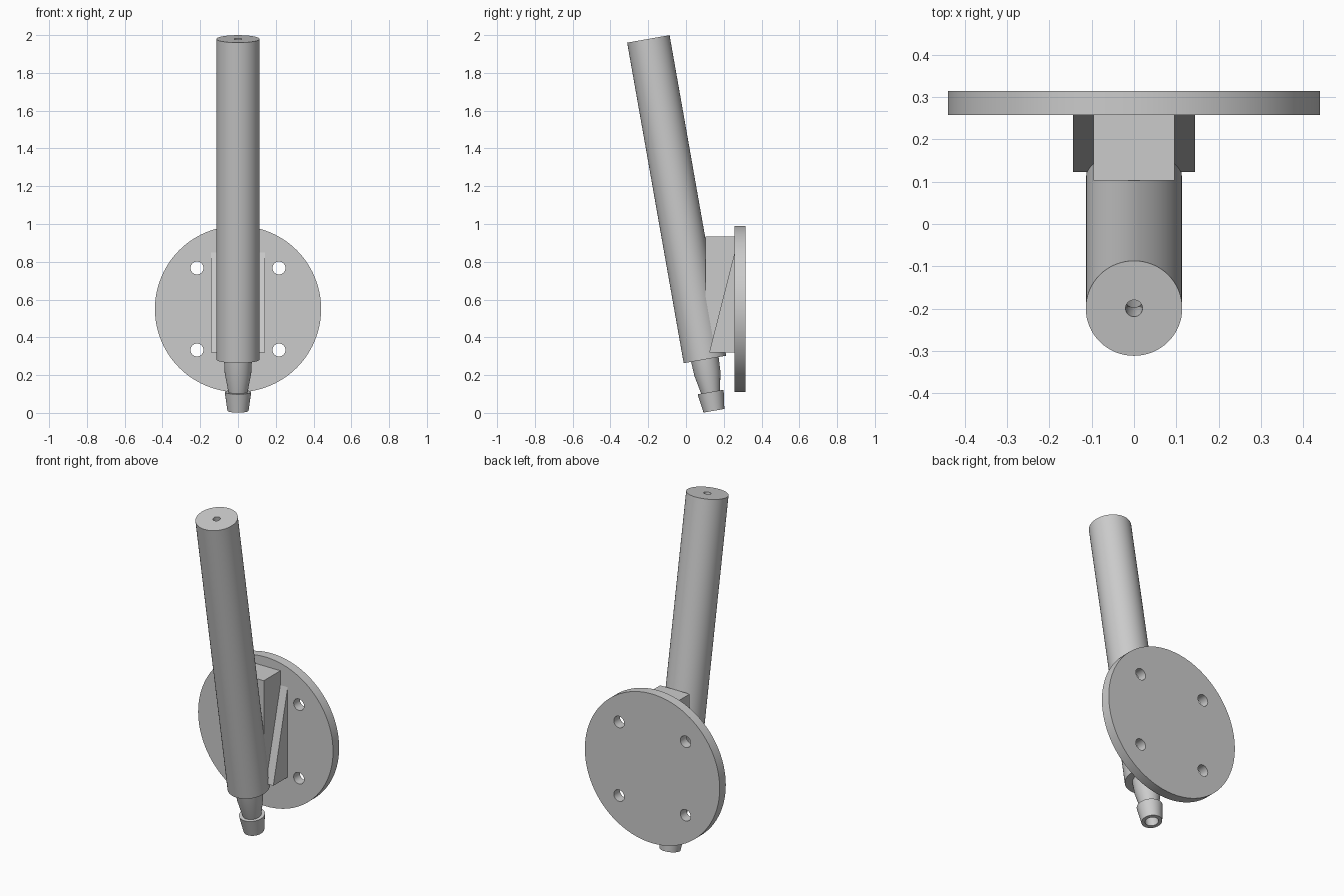
import bpy, bmesh, math

if "Cube" in bpy.data.objects:
    bpy.data.objects.remove(bpy.data.objects["Cube"])

TILT = math.radians(10)


def finish(name, bm):
    bmesh.ops.recalc_face_normals(bm, faces=bm.faces[:])
    me = bpy.data.meshes.new(name)
    bm.to_mesh(me)
    bm.free()
    ob = bpy.data.objects.new(name, me)
    bpy.context.collection.objects.link(ob)
    return ob


def smooth(ob):
    bpy.ops.object.select_all(action='DESELECT')
    ob.select_set(True)
    bpy.context.view_layer.objects.active = ob
    bpy.ops.object.shade_smooth_by_angle(angle=math.radians(30))


def lathe(name, profile, n=64):
    """Closed (radius, height) profile turned around local z."""
    bm = bmesh.new()
    rings = [[bm.verts.new((r * math.cos(2 * math.pi * i / n),
                            r * math.sin(2 * math.pi * i / n), z))
              for i in range(n)] for r, z in profile]
    for a, b in zip(rings, rings[1:] + rings[:1]):
        for i in range(n):
            j = (i + 1) % n
            bm.faces.new((a[i], a[j], b[j], b[i]))
    return finish(name, bm)


def prism(name, yz, x0, x1):
    """Side profile in y, z extruded along x."""
    bm = bmesh.new()
    a = [bm.verts.new((x0, y, z)) for y, z in yz]
    b = [bm.verts.new((x1, y, z)) for y, z in yz]
    bm.faces.new(a)
    bm.faces.new(b[::-1])
    for i in range(len(yz)):
        j = (i + 1) % len(yz)
        bm.faces.new((a[i], a[j], b[j], b[i]))
    return finish(name, bm)


def disc(name, x, y, z, r, depth, n):
    bpy.ops.mesh.primitive_cylinder_add(vertices=n, radius=r, depth=depth,
                                        location=(x, y, z),
                                        rotation=(math.pi / 2, 0, 0))
    ob = bpy.context.object
    ob.name = name
    return ob


# Tilted tube with hose barb and central bore
tube = lathe("tube_with_hose_barb", [
    (0.036, -0.276), (0.056, -0.276), (0.070, -0.175), (0.051, -0.175),
    (0.070, -0.075), (0.074, 0.0), (0.114, 0.0), (0.114, 1.723),
    (0.020, 1.723), (0.020, 1.60), (0.036, 1.55)])
tube.location = (0, 0.10, 0.283)
tube.rotation_euler = (TILT, 0, 0)
smooth(tube)

# Round mounting flange with four bolt holes
flange = disc("mounting_flange", 0, 0.286, 0.55, 0.44, 0.057, 96)
for sx in (-1, 1):
    for sz in (-1, 1):
        cut = disc("bolt_hole_cutter", sx * 0.217, 0.286, 0.55 + sz * 0.217,
                   0.034, 0.2, 32)
        cut.hide_render = True
        mod = flange.modifiers.new("bolt_hole", 'BOOLEAN')
        mod.operation = 'DIFFERENCE'
        mod.solver = 'EXACT'
        mod.object = cut
        bpy.context.view_layer.objects.active = flange
        bpy.ops.object.modifier_apply(modifier=mod.name)
        bpy.data.objects.remove(cut)
smooth(flange)

# Block joining tube and flange
prism("support_block", [(0.26, 0.32), (0.26, 0.935), (0.103, 0.935),
                        (0.103, 0.62), (0.15, 0.32)], -0.096, 0.096)

# Triangular side ribs
for side, s in (("left", -1), ("right", 1)):
    prism(side + "_rib", [(0.123, 0.32), (0.26, 0.32), (0.26, 0.86)],
          s * 0.095, s * 0.144)
